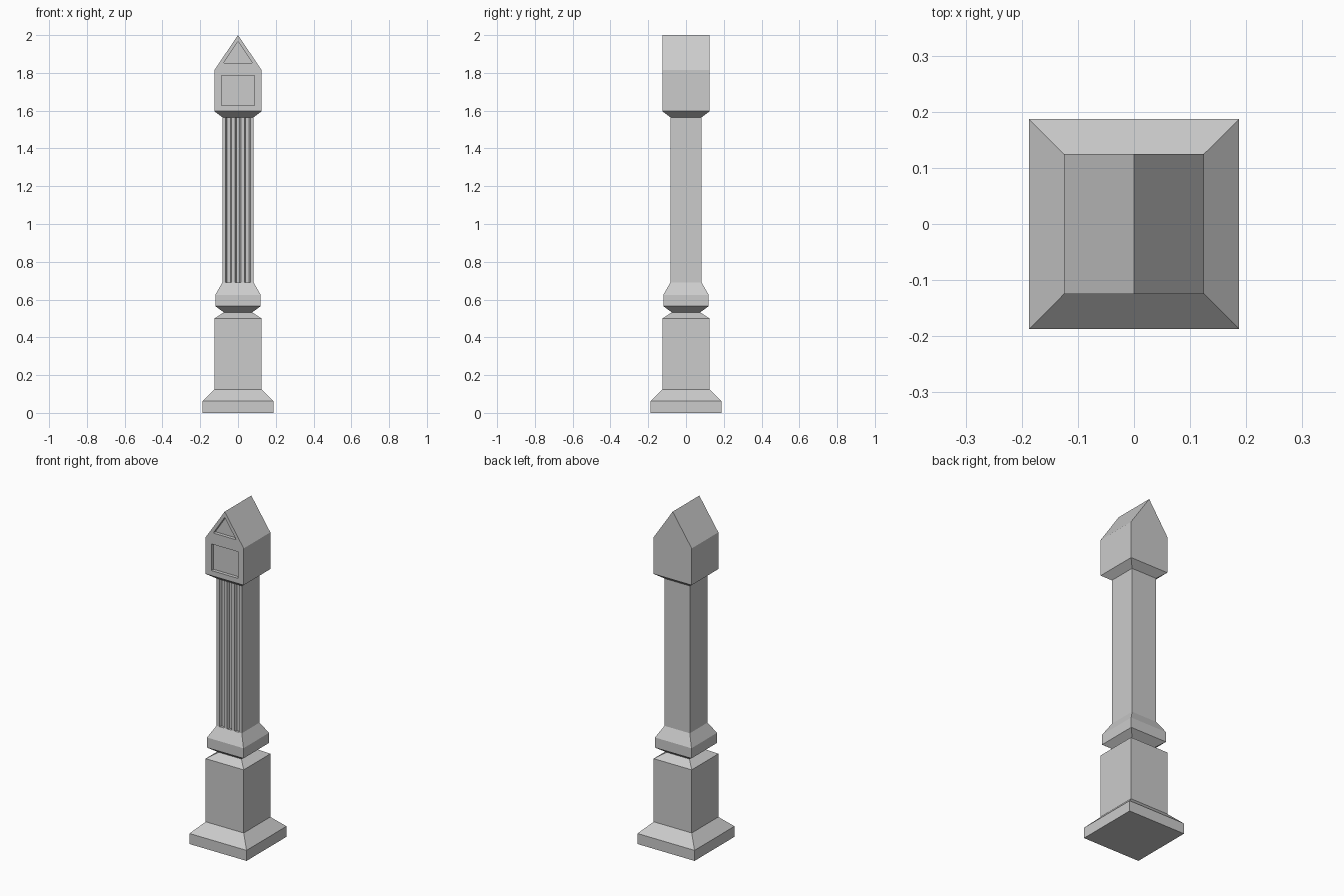
import bpy, bmesh

if "Cube" in bpy.data.objects:
    bpy.data.objects.remove(bpy.data.objects["Cube"])


def make_object(name, bm):
    bmesh.ops.recalc_face_normals(bm, faces=bm.faces)
    mesh = bpy.data.meshes.new(name)
    bm.to_mesh(mesh)
    bm.free()
    obj = bpy.data.objects.new(name, mesh)
    bpy.context.collection.objects.link(obj)
    return obj


def loft(name, rings):
    """Skin a stack of matching closed rings and cap both ends."""
    bm = bmesh.new()
    loops = [[bm.verts.new(p) for p in ring] for ring in rings]
    n = len(loops[0])
    for a, b in zip(loops, loops[1:]):
        for i in range(n):
            j = (i + 1) % n
            bm.faces.new((a[i], a[j], b[j], b[i]))
    bm.faces.new(loops[0][::-1])
    bm.faces.new(loops[-1])
    return make_object(name, bm)


def square_stack(name, profile):
    return loft(name, [[(-r, -r, z), (r, -r, z), (r, r, z), (-r, r, z)]
                       for r, z in profile])


def prism_y(name, outline, y0, y1):
    return loft(name, [[(x, y, z) for x, z in outline] for y in (y0, y1)])


def prism_z(name, outline, z0, z1):
    return loft(name, [[(x, y, z) for x, y in outline] for z in (z0, z1)])


# Plinth and pedestal block
square_stack("pedestal", [(0.1875, 0), (0.1875, 0.0625), (0.125, 0.125),
                          (0.125, 0.5), (0.075, 0.532)])

# Collar under the shaft
square_stack("collar", [(0.075, 0.532), (0.12, 0.565), (0.12, 0.625), (0.083, 0.69)])

# Shaft with three flutes down the front
R, DEPTH = 0.083, 0.015
section = [(-R, -R)]
for c in (-0.05, 0, 0.05):
    section += [(c - 0.015, -R), (c - 0.009, -R + DEPTH),
                (c + 0.009, -R + DEPTH), (c + 0.015, -R)]
section += [(R, -R), (R, R), (-R, R)]
prism_z("fluted_shaft", section, 0.69, 1.565)

# Flared support below the head
square_stack("head_support", [(0.083, 1.565), (0.125, 1.597)])

# Gabled head with recessed panels in the front
W = 0.125
head = prism_y("gabled_head", [(-W, 1.597), (W, 1.597), (W, 1.815),
                               (0, 2.0), (-W, 1.815)], -W, W)
cutters = [
    prism_y("square_panel_cutter", [(-0.0875, 1.627), (0.0875, 1.627),
                                    (0.0875, 1.785), (-0.0875, 1.785)], -0.2, -W + 0.02),
    prism_y("gable_panel_cutter", [(-0.075, 1.853), (0.075, 1.853), (0, 1.966)],
            -0.2, -W + 0.02),
]
for cutter in cutters:
    cutter.hide_render = True
    mod = head.modifiers.new(cutter.name, 'BOOLEAN')
    mod.operation = 'DIFFERENCE'
    mod.solver = 'EXACT'
    mod.object = cutter

# Bake the recesses and remove the cutters
depsgraph = bpy.context.evaluated_depsgraph_get()
baked = bpy.data.meshes.new_from_object(head.evaluated_get(depsgraph))
head.modifiers.clear()
head.data = baked
for cutter in cutters:
    bpy.data.objects.remove(cutter)
